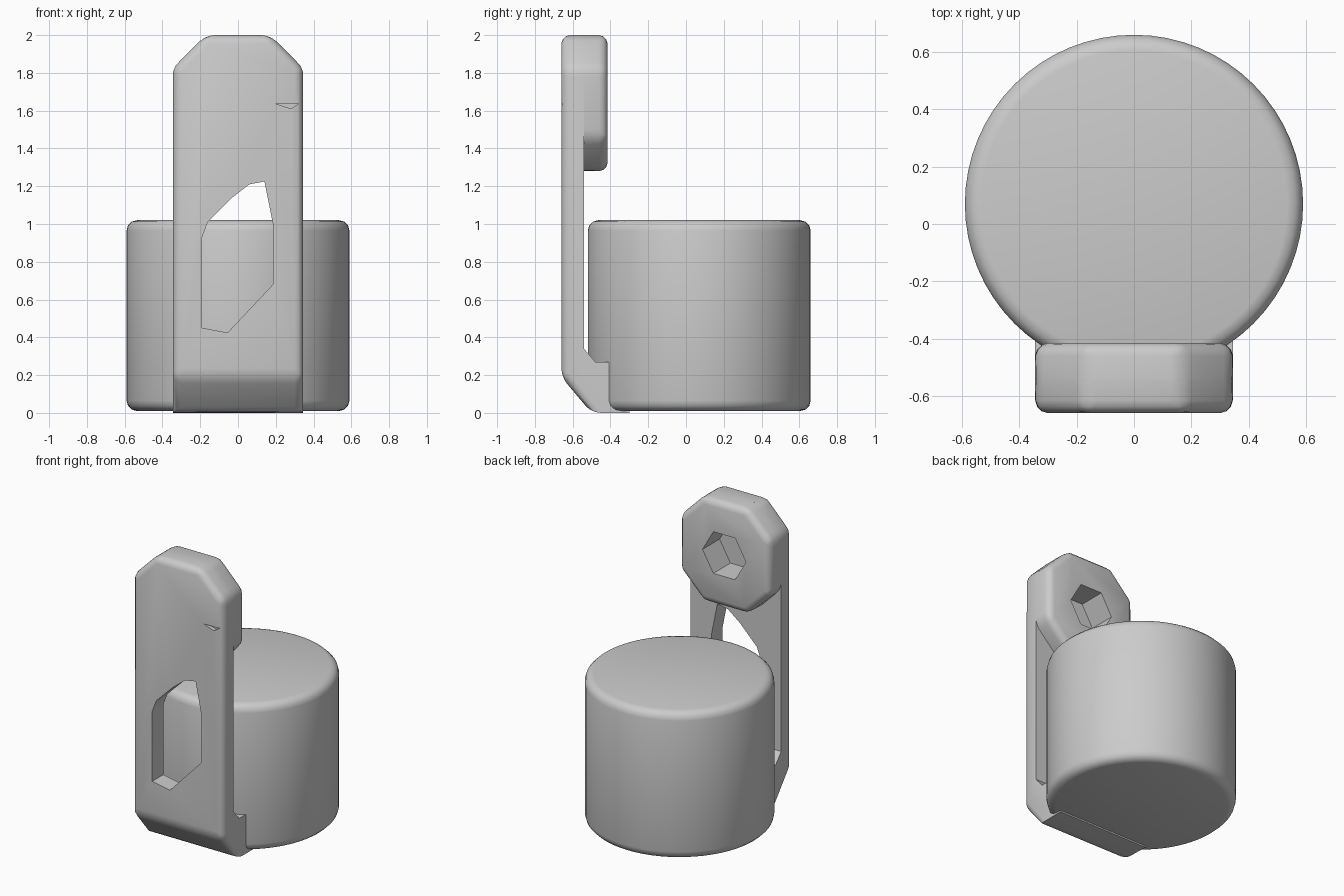
import bpy, bmesh, math
from mathutils import Vector

if "Cube" in bpy.data.objects:
    bpy.data.objects.remove(bpy.data.objects["Cube"])

grey = bpy.data.materials.new("plain grey")
grey.diffuse_color = (0.6, 0.6, 0.6, 1)
grey.use_nodes = True
grey.node_tree.nodes["Principled BSDF"].inputs["Base Color"].default_value = grey.diffuse_color


def prism(points, lo, hi, axis):
    """Extrude a 2D outline: axis 'y' uses (x, z) points, axis 'x' uses (y, z) points."""
    bm = bmesh.new()
    put = (lambda p, d: (p[0], d, p[1])) if axis == 'y' else (lambda p, d: (d, p[0], p[1]))
    face = bm.faces.new([bm.verts.new(put(p, lo)) for p in points])
    ext = bmesh.ops.extrude_face_region(bm, geom=[face])
    vec = Vector((0, hi - lo, 0)) if axis == 'y' else Vector((hi - lo, 0, 0))
    bmesh.ops.translate(bm, verts=[v for v in ext["geom"] if isinstance(v, bmesh.types.BMVert)], vec=vec)
    bmesh.ops.recalc_face_normals(bm, faces=bm.faces)
    return bm


def bevel(bm, rule, width, segments=3):
    edges = [e for e in bm.edges if rule(e.verts[0].co, e.verts[1].co)]
    bmesh.ops.bevel(bm, geom=edges, offset=width, offset_type='OFFSET',
                    segments=segments, profile=0.5, affect='EDGES', clamp_overlap=True)


def finish(bm, name):
    mesh = bpy.data.meshes.new(name)
    bmesh.ops.recalc_face_normals(bm, faces=bm.faces)
    bm.to_mesh(mesh)
    bm.free()
    mesh.materials.append(grey)
    ob = bpy.data.objects.new(name, mesh)
    bpy.context.collection.objects.link(ob)
    return ob


def activate(ob):
    bpy.ops.object.select_all(action='DESELECT')
    ob.select_set(True)
    bpy.context.view_layer.objects.active = ob


def cut(ob, cutter):
    activate(ob)
    mod = ob.modifiers.new("cut", 'BOOLEAN')
    mod.operation, mod.object, mod.solver = 'DIFFERENCE', cutter, 'EXACT'
    bpy.ops.object.modifier_apply(modifier=mod.name)


W, C, B = 0.345, 0.175, 0.045

# Round drum with softened rims
bm = bmesh.new()
bmesh.ops.create_cone(bm, cap_ends=True, segments=64, radius1=0.59, radius2=0.59, depth=1.01)
bmesh.ops.translate(bm, verts=bm.verts, vec=(0, 0.07, 0.515))
bevel(bm, lambda a, b: abs(a.z - b.z) < 0.01, 0.055)
drum = finish(bm, "drum")

# Upright plate and foot, one side profile
bm = prism([(-0.66, 2), (-0.66, 0.19), (-0.5, 0), (-0.3, 0), (-0.3, 0.27),
            (-0.48, 0.27), (-0.54, 0.34), (-0.54, 2)], -W, W, 'x')
bevel(bm, lambda a, b: min(a.z, b.z) > 1.99 and abs(a.x - b.x) < 0.01, C, 1)
bevel(bm, lambda a, b: max(a.y, b.y) < -0.49 and
      (min(a.y, b.y) < -0.65 or max(a.z, b.z) < 0.2), B)
upright = finish(bm, "upright_plate")

# Eight-sided head block behind the top of the plate
z0, z1 = 1.28, 2.0
octagon = [(-W, z0 + C), (-W + C, z0), (W - C, z0), (W, z0 + C),
           (W, z1 - C), (W - C, z1), (-W + C, z1), (-W, z1 - C)]
bm = prism(octagon, -0.56, -0.415, 'y')
bevel(bm, lambda a, b: max(a.y, b.y) > -0.42, B)
head = finish(bm, "head_block")

# Cutters: six-sided socket, window, small nick
socket = [(0.165 * math.cos(i * math.pi / 3), 1.64 + 0.165 * math.sin(i * math.pi / 3)) for i in range(6)]
window = [(-0.19, 0.45), (-0.055, 0.425), (0.185, 0.68), (0.185, 1.0), (0.14, 1.225),
          (0.06, 1.21), (-0.03, 1.14), (-0.16, 1.01), (-0.19, 0.93)]
nick = [(0.2, 1.637), (0.28, 1.61), (0.32, 1.637)]
cutters = [finish(prism(socket, -0.6, -0.3, 'y'), "socket_cutter"),
           finish(prism(window, -0.8, -0.52, 'y'), "window_cutter"),
           finish(prism(nick, -0.8, -0.635, 'y'), "nick_cutter")]
cut(head, cutters[0])
for c in cutters:
    cut(upright, c)
for c in cutters:
    bpy.data.objects.remove(c)

# Smooth rounded edges, sharp corners kept
for ob in (drum, upright, head):
    activate(ob)
    bpy.ops.object.shade_smooth_by_angle(angle=math.radians(35))
